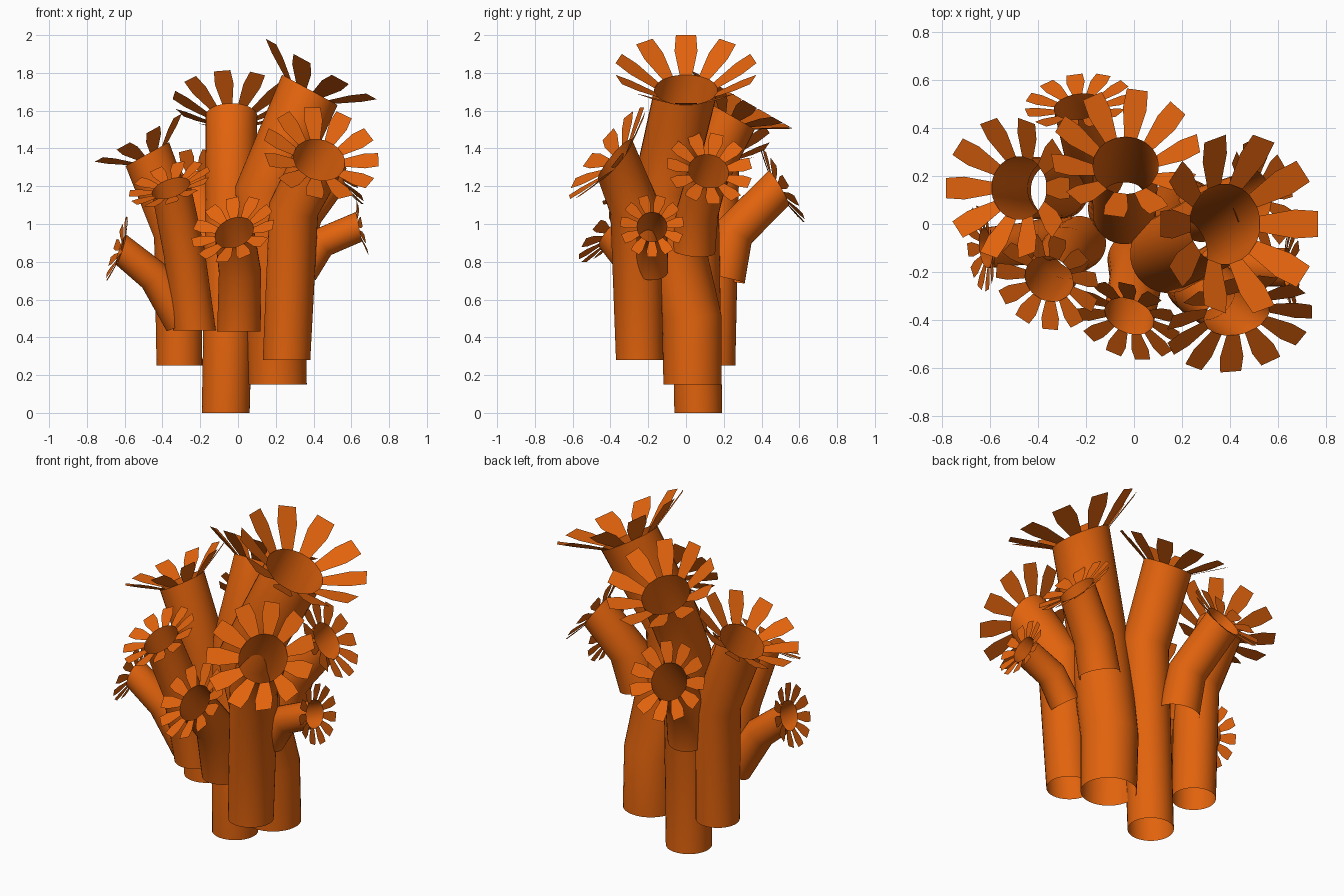
import bpy, bmesh, math
from mathutils import Vector

if "Cube" in bpy.data.objects:
    bpy.data.objects.remove(bpy.data.objects["Cube"])

SIDES = 32

orange = bpy.data.materials.new("orange")
orange.diffuse_color = (0.76, 0.125, 0.004, 1)
orange.use_nodes = True
orange.node_tree.nodes["Principled BSDF"].inputs["Base Color"].default_value = orange.diffuse_color


def across(v, n):
    """Part of v that lies across the direction n."""
    return (v - n * v.dot(n)).normalized()


def make_object(name, bm):
    me = bpy.data.meshes.new(name)
    bm.to_mesh(me)
    bm.free()
    me.materials.append(orange)
    ob = bpy.data.objects.new(name, me)
    bpy.context.collection.objects.link(ob)
    return ob


def tube(name, path, r0, r1, end):
    """Open bent pipe along a few points, rim facing 'end'."""
    pts = [Vector(p) for p in path]
    dirs = [(b - a).normalized() for a, b in zip(pts, pts[1:])]
    low = pts[0].z < 0.45                        # low stems are cut level
    normals = [Vector((0, 0, 1)) if low else dirs[0]]
    normals += [(a + b).normalized() for a, b in zip(dirs, dirs[1:])]
    normals.append(end)
    bm = bmesh.new()
    rings = []
    u = Vector((0.31, 0.95, 0))
    for i, (p, n) in enumerate(zip(pts, normals)):
        u = across(u, n)                         # carry the frame along
        w = n.cross(u)
        r = r0 + (r1 - r0) * i / (len(pts) - 1)
        rings.append([bm.verts.new(p + r * (u * math.cos(a) + w * math.sin(a)))
                      for a in (2 * math.pi * k / SIDES for k in range(SIDES))])
    for a, b in zip(rings, rings[1:]):
        for k in range(SIDES):
            j = (k + 1) % SIDES
            bm.faces.new((a[k], a[j], b[j], b[k]))
    ob = make_object(name + "_tube", bm)
    bpy.ops.object.select_all(action='DESELECT')
    ob.select_set(True)
    bpy.context.view_layer.objects.active = ob
    bpy.ops.object.shade_smooth_by_angle(angle=math.radians(50))


def petals(name, centre, n, r, count, reach, rise, first):
    """Ring of flat petals flaring out from the rim, the first one towards 'first'."""
    c = Vector(centre)
    u = across(Vector(first), n)
    w = n.cross(u)
    bm = bmesh.new()
    for k in range(count):
        a = 2 * math.pi * k / count
        out = u * math.cos(a) + w * math.sin(a)
        side = n.cross(out)
        rows = []
        for t, half in ((0, 0.2), (0.6, 0.36), (1, 0.32)):
            p = c + out * r * (0.98 + reach * t) + n * r * rise * t
            rows.append([bm.verts.new(p + side * s * half * r) for s in (-1, 1)])
        for a0, b0 in zip(rows, rows[1:]):
            bm.faces.new((a0[0], a0[1], b0[1], b0[0]))
    make_object(name + "_petals", bm)


# crown style: base-to-rim radius ratio, petal count, reach, rise, first petal
STYLES = {
    "cup": (0.92, 10, 1.25, 0.75, (-1, 0, 0)),
    "cup_back": (0.92, 10, 1.25, 0.75, (0.14, 1, 0)),
    "open": (0.9, 11, 1.22, 0.4, (0, 0, 1)),
    "flat": (1.07, 11, 1.12, 0.25, (0, 0, -1)),
}

# name, style, rim radius, rim direction, path from base to rim
POLYPS = [
    ("centre", "cup_back", .138, (0, .5, .87),
     [(-.065, .065, 0), (-.04, .045, 1.15), (-.035, .245, 1.57)]),
    ("tallest", "cup", .168, (.48, 0, .88),
     [(.21, .035, .15), (.2, .03, .5), (.145, -.125, 1.17), (.38, 0, 1.71)]),
    ("front_right", "open", .14, (.2, -.76, .62),
     [(.257, -.245, .28), (.295, -.27, 1.08), (.43, -.375, 1.34)]),
    ("left", "cup", .132, (-.48, 0, .87),
     [(-.31, .14, .25), (-.32, .15, .95), (-.48, .15, 1.37)]),
    ("front_left", "flat", .106, (-.3, -.45, .85),
     [(-.23, -.08, .435), (-.285, -.12, .85), (-.355, -.23, 1.19)]),
    ("front_centre", "flat", .108, (-.3, -.7, .65),
     [(.005, -.15, .43), (.01, -.225, .75), (-.02, -.385, .955)]),
    ("small_left", "flat", .085, (-.93, -.1, .3),
     [(-.3, -.05, .48), (-.44, -.08, .72), (-.62, -.1, .865)]),
    ("small_right", "flat", .08, (.97, 0, .2),
     [(.34, -.18, .75), (.44, -.18, .9), (.64, -.18, .985)]),
    ("right", "flat", .108, (.8, .15, .55),
     [(.28, .04, .86), (.34, .06, 1.06), (.51, .12, 1.28)]),
    ("back", "flat", .106, (-.12, .85, .5),
     [(-.155, .2, .71), (-.17, .25, .95), (-.23, .49, 1.19)]),
]

for name, style, r, end, path in POLYPS:
    ratio, *crown = STYLES[style]
    n = Vector(end).normalized()
    tube(name, path, r * ratio, r, n)
    petals(name, path[-1], n, r, *crown)
